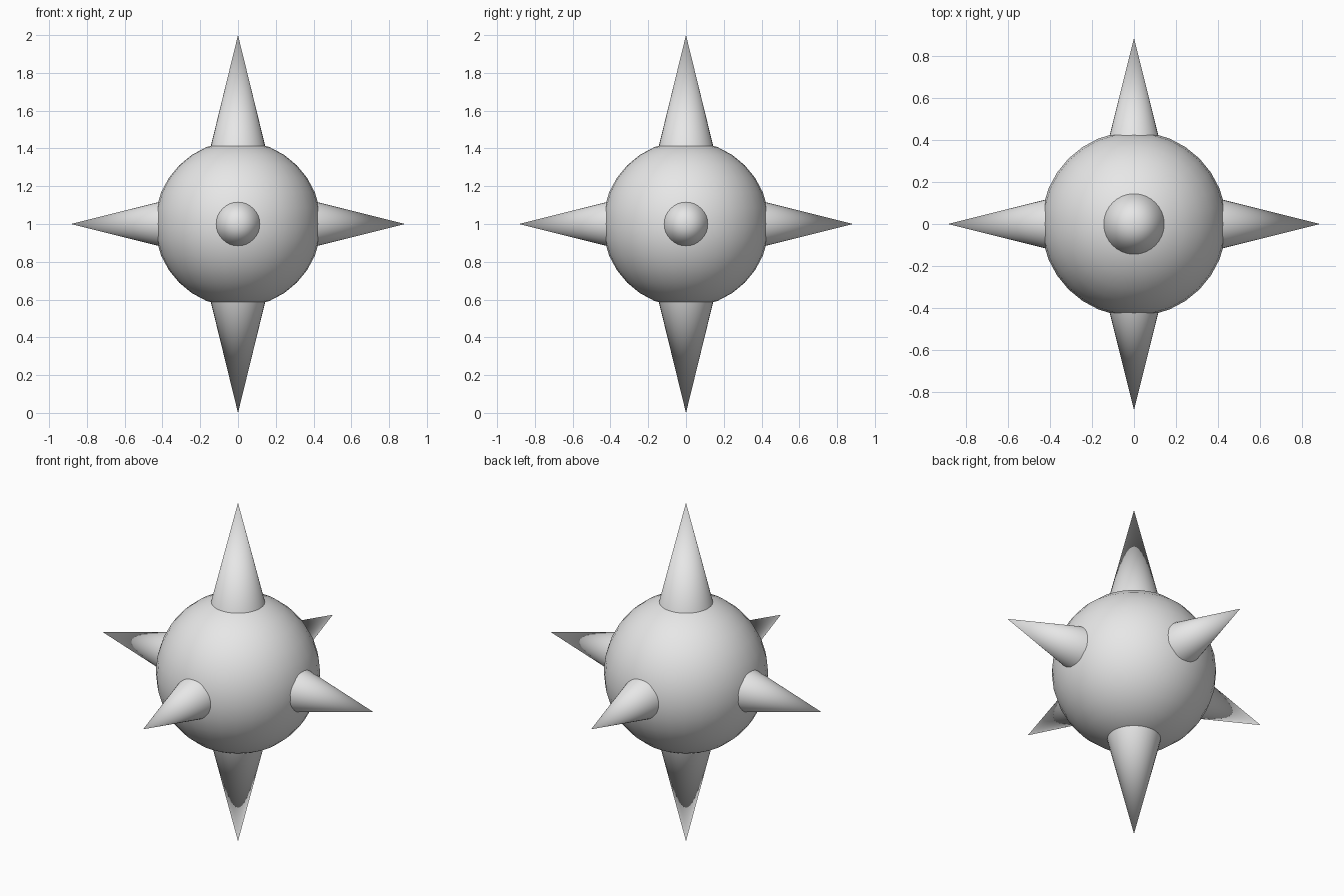
import bpy
from mathutils import Vector

cube = bpy.data.objects.get("Cube")
if cube:
    bpy.data.objects.remove(cube, do_unlink=True)

CENTRE = Vector((0, 0, 1))

grey = bpy.data.materials.new("plain_grey")
grey.use_nodes = True
grey.diffuse_color = (0.8, 0.8, 0.8, 1)
grey.node_tree.nodes["Principled BSDF"].inputs["Base Color"].default_value = grey.diffuse_color


def finish(name):
    obj = bpy.context.object
    obj.name = name
    obj.data.materials.append(grey)
    bpy.ops.object.shade_smooth_by_angle()
    return obj


def spike(name, direction, tip, base, radius):
    """Cone pointing outward, with its base hidden inside the ball."""
    axis = Vector(direction)
    bpy.ops.mesh.primitive_cone_add(
        vertices=32, radius1=radius, radius2=0, depth=tip - base,
        location=CENTRE + axis * (tip + base) / 2,
        rotation=axis.to_track_quat('Z', 'Y').to_euler())
    finish(name)


# Round body
bpy.ops.mesh.primitive_uv_sphere_add(segments=32, ring_count=16, radius=0.44, location=CENTRE)
finish("ball")

# Longer spikes above and below
for name, z in (("top_spike", 1), ("bottom_spike", -1)):
    spike(name, (0, 0, z), 1.0, 0.36, 0.157)

# Shorter spikes around the sides
for name, x, y in (("left_spike", 1, 0), ("right_spike", -1, 0),
                   ("front_spike", 0, -1), ("back_spike", 0, 1)):
    spike(name, (x, y, 0), 0.885, 0.36, 0.131)
